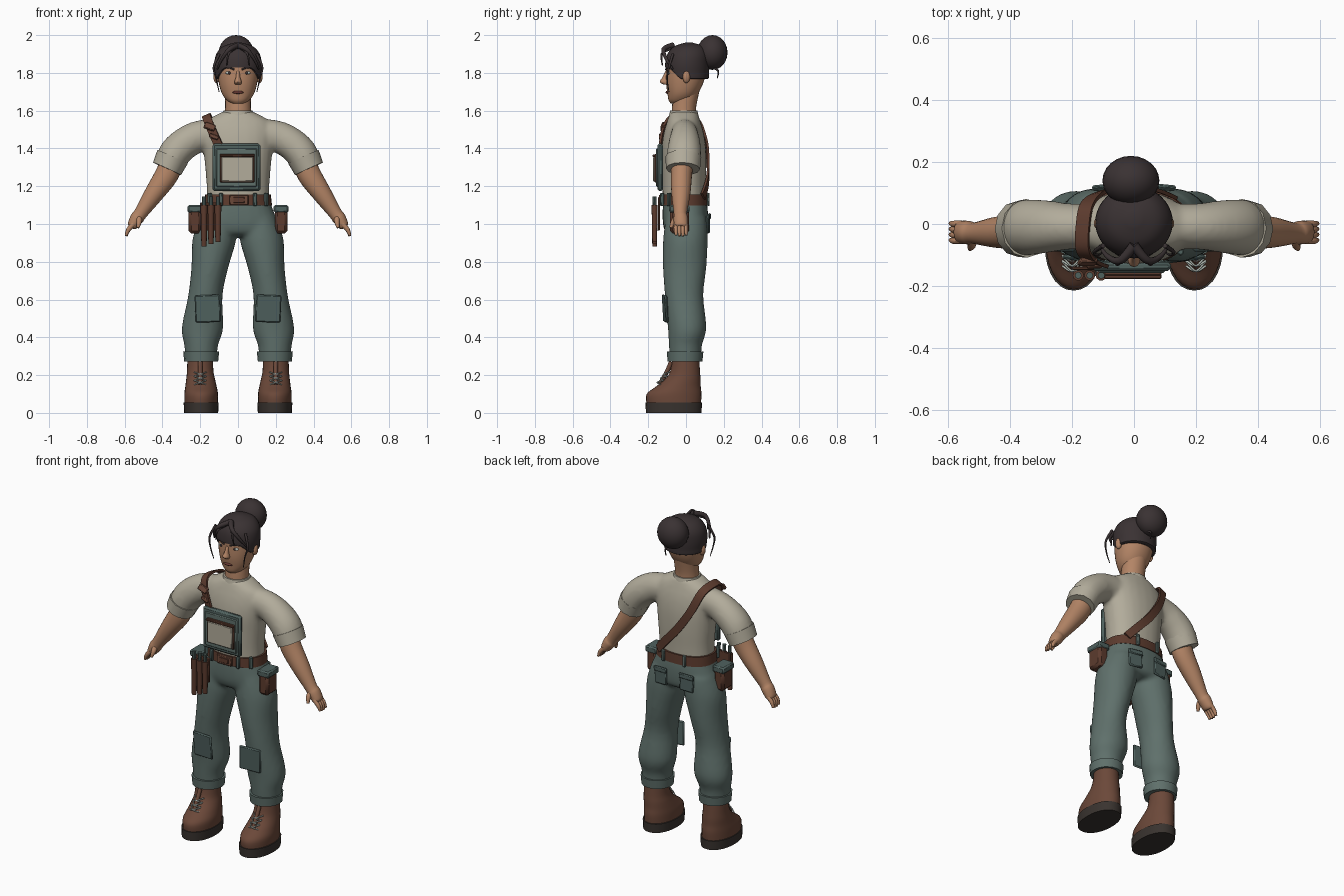
import bpy, bmesh, math
from mathutils import Vector, Matrix, Euler

cube = bpy.data.objects.get("Cube")
if cube:
    bpy.data.objects.remove(cube, do_unlink=True)


def material(name, hexcode):
    rgb = [int(hexcode[i:i + 2], 16) / 255 for i in (0, 2, 4)]
    col = [c / 12.92 if c < .04 else ((c + .055) / 1.055) ** 2.4 for c in rgb] + [1]
    m = bpy.data.materials.new(name)
    m.use_nodes = True
    m.diffuse_color = col
    m.node_tree.nodes["Principled BSDF"].inputs["Base Color"].default_value = col
    return m


skin = material("skin", "B48566")
hair = material("dark hair", "3A3233")
cloth = material("shirt beige", "B2AC9B")
denim = material("trouser green", "5F706B")
canvas = material("canvas teal", "50625F")
boot = material("boot brown", "6B4839")
leather = material("leather brown", "5C3B2E")
rubber = material("sole black", "39332F")
lace = material("pale lace", "B9C2BA")
lip = material("lip red", "6A3A34")


def finish(name, bm, mat, mirror=False, fuse=False):
    """Turn a bmesh into an object, keeping edges over 40 degrees sharp."""
    bmesh.ops.recalc_face_normals(bm, faces=bm.faces)
    for f in bm.faces:
        f.smooth = True
    for e in bm.edges:
        e.smooth = e.calc_face_angle(0) < math.radians(40)
    me = bpy.data.meshes.new(name)
    bm.to_mesh(me)
    bm.free()
    me.materials.append(mat)
    ob = bpy.data.objects.new(name, me)
    bpy.context.collection.objects.link(ob)
    if mirror:
        ob.modifiers.new("Mirror", 'MIRROR').use_mirror_merge = False
    if fuse:
        r = ob.modifiers.new("Fuse", 'REMESH')
        r.mode, r.voxel_size, r.use_smooth_shade = 'VOXEL', .012, True
        s = ob.modifiers.new("Soften", 'SMOOTH')
        s.factor, s.iterations = .5, 6
    return ob


def spline(rows, n):
    """Smooth interpolation through rows of numbers."""
    out = []
    for i in range(len(rows) - 1):
        p0, p1, p2 = rows[max(i - 1, 0)], rows[i], rows[i + 1]
        p3 = rows[min(i + 2, len(rows) - 1)]
        for k in range(n):
            t = k / n
            out.append([b + .5 * t * (c - a + t * (2 * a - 5 * b + 4 * c - d + t * (3 * (b - c) + d - a)))
                        for a, b, c, d in zip(p0, p1, p2, p3)])
    return out + [list(rows[-1])]


def loft(bm, rings, seg=24, n=4, p=2, path=False):
    """Skin rings (x, y, z, width, depth); path=True turns them along the path."""
    rows = spline(rings, n)
    pts = [Vector(r[:3]) for r in rows]
    loops = []
    for i, r in enumerate(rows):
        t = Vector((0, 0, 1))
        if path:
            t = (pts[min(i + 1, len(pts) - 1)] - pts[max(i - 1, 0)]).normalized()
        v = Vector((0, 1, 0))
        v = (v - t * t.dot(v)).normalized()
        u = v.cross(t)
        loop = []
        for k in range(seg):
            th = 2 * math.pi * k / seg
            c, s = math.cos(th), math.sin(th)
            c = math.copysign(abs(c) ** (2 / p), c)
            s = math.copysign(abs(s) ** (2 / p), s)
            loop.append(bm.verts.new(pts[i] + u * c * max(r[3], .002) + v * s * max(r[4], .002)))
        loops.append(loop)
    for a, b in zip(loops, loops[1:]):
        for k in range(seg):
            bm.faces.new((a[k], a[k - 1], b[k - 1], b[k]))
    bm.faces.new(loops[0])
    bm.faces.new(loops[-1][::-1])
    return bm


def plate(name, loc, size, mat, rot=(0, 0, 0), bevel=.004, mirror=False):
    bm = bmesh.new()
    mtx = Matrix.Translation(loc) @ Euler(rot).to_matrix().to_4x4() @ Matrix.Diagonal((*size, 1))
    bmesh.ops.create_cube(bm, size=1, matrix=mtx)
    bmesh.ops.bevel(bm, geom=bm.edges[:], offset=bevel, segments=1, affect='EDGES')
    return finish(name, bm, mat, mirror)


def ball(name, loc, radii, mat, mirror=False, seg=24):
    bm = bmesh.new()
    bmesh.ops.create_uvsphere(bm, u_segments=seg, v_segments=seg // 2, radius=1,
                              matrix=Matrix.Translation(loc) @ Matrix.Diagonal((*radii, 1)))
    return finish(name, bm, mat, mirror)


def strand(name, pts, r, mat, taper=True):
    """Round cord through points, thinning to its tip if tapered."""
    cu = bpy.data.curves.new(name, 'CURVE')
    cu.dimensions, cu.bevel_depth, cu.bevel_resolution, cu.use_fill_caps = '3D', r, 2, True
    rows = spline(pts, 5)
    sp = cu.splines.new('POLY')
    sp.points.add(len(rows) - 1)
    for i, (pt, row) in enumerate(zip(sp.points, rows)):
        pt.co = (*row, 1)
        pt.radius = 1 - .8 * i / len(rows) if taper else 1
    cu.materials.append(mat)
    bpy.context.collection.objects.link(bpy.data.objects.new(name, cu))


# Head, neck and face
finish("neck", loft(bmesh.new(), [(0, -.012, 1.55, .072, .066), (0, -.01, 1.62, .068, .064),
                                  (0, .005, 1.72, .07, .07)]), skin)
finish("head", loft(bmesh.new(), [
    (0, -.04, 1.638, .035, .04), (0, -.03, 1.655, .06, .062), (0, -.018, 1.69, .085, .08),
    (0, -.008, 1.74, .1, .097), (0, 0, 1.8, .108, .105), (0, .005, 1.88, .105, .105),
    (0, .01, 1.93, .07, .07)], seg=32, p=2.1), skin)
finish("nose", loft(bmesh.new(), [
    (0, -.098, 1.81, .008, .01), (0, -.11, 1.775, .012, .016),
    (0, -.115, 1.752, .02, .024), (0, -.105, 1.738, .015, .014)], seg=16), skin)
ball("ears", (.113, .002, 1.78), (.017, .02, .034), skin, True)
ball("eyes", (.046, -.089, 1.8), (.02, .01, .009), lace, True, 16)
ball("irises", (.046, -.097, 1.8), (.008, .005, .008), hair, True, 12)
ball("lips", (0, -.098, 1.697), (.03, .01, .008), lip)

# Hair cap with a hairline that is higher over the face
bm = loft(bmesh.new(), [
    (0, .008, 1.76, .06, .06), (0, .008, 1.765, .113, .108), (0, .006, 1.8, .121, .115),
    (0, .006, 1.85, .125, .116), (0, .01, 1.9, .115, .108), (0, .015, 1.94, .08, .078),
    (0, .015, 1.96, .02, .02)], seg=40)
for v in bm.verts:
    front = min(max((-.03 - v.co.y) / .06, 0), 1)
    v.co.z = max(v.co.z, 1.768 + .06 * front)
finish("hair_cap", bm, hair)
ball("hair_bun", (-.01, .14, 1.908), (.092, .08, .092), hair)
strand("nape_wisp", [(.02, .14, 1.83), (.02, .17, 1.81), (.02, .165, 1.77)], .008, hair)
for s in (1, -1):
    strand("eyebrow", [(s * .02, -.106, 1.818), (s * .05, -.1, 1.827), (s * .08, -.078, 1.818)], .005, hair)
    strand("fringe", [(0, -.07, 1.945), (s * .045, -.118, 1.925), (s * .085, -.105, 1.875),
                      (s * .11, -.07, 1.82)], .017, hair)
    strand("fringe_lock", [(s * .02, -.085, 1.93), (s * .05, -.128, 1.9), (s * .06, -.125, 1.84)], .01, hair)
    strand("side_wisp", [(s * .1, -.07, 1.9), (s * .128, -.09, 1.83), (s * .116, -.1, 1.77),
                         (s * .1, -.09, 1.7)], .008, hair)

# Shirt: torso and sleeves fused together
bm = loft(bmesh.new(), [
    (0, -.01, 1.12, .166, .114), (0, -.01, 1.2, .166, .115), (0, -.01, 1.3, .174, .118),
    (0, -.012, 1.4, .184, .118), (0, -.012, 1.48, .19, .107), (0, -.012, 1.54, .172, .09),
    (0, -.012, 1.575, .12, .078), (0, -.012, 1.595, .08, .072)], p=2.2)
for s in (1, -1):
    loft(bm, [(s * .08, -.01, 1.475, .085, .075), (s * .2, -.008, 1.465, .084, .074),
              (s * .275, -.008, 1.43, .085, .084), (s * .33, -.01, 1.38, .086, .09),
              (s * .36, -.013, 1.325, .08, .09)], path=True)
finish("shirt", bm, cloth, fuse=True)
finish("collar", loft(bmesh.new(), [(0, -.012, 1.575, .084, .078), (0, -.012, 1.6, .077, .072)], n=1), cloth)
finish("sleeve_cuffs", loft(bmesh.new(), [(.347, -.014, 1.355, .088, .095), (.376, -.016, 1.292, .081, .09)],
                            seg=12, n=1, path=True), cloth, True)

# Arms and hands
finish("forearms", loft(bmesh.new(), [
    (.345, -.018, 1.34, .06, .058), (.378, -.024, 1.26, .062, .056), (.445, -.027, 1.16, .051, .05),
    (.513, -.03, 1.06, .036, .035), (.535, -.028, 1.03, .036, .038), (.558, -.026, .993, .028, .036),
    (.565, -.026, .982, .018, .03)], path=True), skin, True)
for i in range(4):
    y = -.054 + .018 * i
    finish("fingers", loft(bmesh.new(), [(.553, y, 1.0, .013, .011), (.58, y, .97, .012, .011),
                                         (.592, y + .002, .94 - .004 * (i in (1, 2)), .007, .007)],
                           seg=10, path=True), skin, True)
finish("thumbs", loft(bmesh.new(), [(.525, -.045, 1.04, .016, .016), (.524, -.068, 1.01, .014, .014),
                                    (.53, -.08, .98, .007, .008)], seg=10, path=True), skin, True)

# Trousers: hips and legs fused together
bm = loft(bmesh.new(), [
    (0, -.006, 1.13, .168, .114), (0, -.004, 1.07, .188, .12), (0, -.003, 1.0, .216, .119),
    (0, 0, .955, .215, .108), (0, 0, .935, .16, .08)], p=2.4)
for s in (1, -1):
    loft(bm, [(s * .11, 0, 1.03, .095, .108), (s * .125, -.003, .92, .116, .118),
              (s * .149, -.007, .77, .098, .115), (s * .173, -.01, .62, .091, .102),
              (s * .188, .006, .45, .11, .102), (s * .195, -.003, .36, .09, .088),
              (s * .195, -.003, .29, .084, .084)])
finish("trousers", bm, denim, fuse=True)
finish("trouser_cuffs", loft(bmesh.new(), [(.195, -.005, .272, .09, .092), (.195, -.005, .325, .095, .097)],
                             seg=16, n=1), denim, True)
plate("knee_patches", (.16, -.11, .552), (.135, .014, .145), canvas, (.06, .04, .12), .006, True)
plate("back_pockets", (.088, .117, 1.0), (.088, .014, .1), canvas, (0, .05, -.1), .006, True)
plate("back_pocket_flaps", (.088, .122, 1.04), (.094, .014, .03), canvas, (0, .05, -.1), .005, True)

# Boots
finish("boots", loft(bmesh.new(), [
    (.195, -.065, .045, .088, .144), (.195, -.063, .1, .089, .145), (.196, -.04, .14, .083, .118),
    (.198, -.016, .18, .076, .093), (.2, -.005, .22, .07, .079), (.2, -.001, .285, .068, .071)],
    seg=28), boot, True)
finish("soles", loft(bmesh.new(), [(.195, -.065, 0, .09, .147), (.195, -.065, .055, .093, .15)],
                     seg=28, n=1, p=2.15), rubber, True)
for s in (1, -1):
    for i in range(3):
        y, z = -.15 + .017 * i, .15 + .022 * i
        for d in (1, -1):
            strand("boot_lace", [(s * .2 - d * .032, y + .015, z), (s * .2, y - .002, z + .011),
                                 (s * .2 + d * .032, y + .03, z + .022)], .0035, lace, False)
    strand("boot_tongue", [(s * .2, -.14, .15), (s * .2, -.105, .21), (s * .2, -.078, .27)], .012, boot, False)

# Belt with buckle, loops and pouches
finish("belt", loft(bmesh.new(), [(0, -.008, 1.098, .18, .125), (0, -.008, 1.155, .174, .122)],
                    seg=32, n=1, p=2.3), leather)
plate("buckle", (.005, -.136, 1.127), (.1, .016, .054), boot)
plate("buckle_plate", (.005, -.143, 1.127), (.06, .008, .03), leather, bevel=.002)
plate("front_belt_loops", (.09, -.127, 1.13), (.02, .02, .07), canvas, (0, 0, .2), mirror=True)
plate("side_belt_loops", (.15, -.09, 1.13), (.02, .02, .07), canvas, (0, 0, .8), mirror=True)
plate("back_belt_loops", (.07, .118, 1.13), (.02, .014, .07), denim, (0, 0, -.1), mirror=True)
plate("hip_pouches", (.228, -.035, 1.02), (.066, .1, .14), leather, bevel=.014, mirror=True)
plate("pouch_flaps", (.228, -.035, 1.08), (.078, .108, .04), canvas, bevel=.008, mirror=True)
plate("tool_backing", (-.145, -.143, 1.04), (.11, .012, .15), leather)
for i in range(3):
    x, low = -.18 + .037 * i, .88 + .013 * i
    finish("tool_sheath", loft(bmesh.new(), [(x, -.166, low, .014, .013), (x, -.166, 1.1, .018, .017)],
                               seg=10, n=1), leather)
    finish("tool_handle", loft(bmesh.new(), [(x, -.166, 1.09, .01, .01), (x, -.166, 1.145, .011, .011)],
                               seg=8, n=1), canvas)

# Chest bag
plate("chest_bag", (-.008, -.137, 1.3), (.255, .03, .25), canvas, bevel=.01)
plate("bag_panel", (-.008, -.152, 1.298), (.215, .012, .205), denim, bevel=.005)
plate("bag_pocket_trim", (-.004, -.161, 1.296), (.185, .012, .15), leather, bevel=.004)
plate("bag_pocket", (-.004, -.168, 1.29), (.168, .012, .13), cloth, bevel=.004)
plate("bag_zip", (-.004, -.17, 1.362), (.185, .014, .012), leather, bevel=.003)

# Strap from the bag over the right shoulder to the left hip
path = [Vector(r) for r in spline([
    (-.1, -.132, 1.41), (-.14, -.118, 1.5), (-.165, -.082, 1.562), (-.165, -.01, 1.572),
    (-.15, .065, 1.545), (-.1, .104, 1.43), (-.02, .117, 1.31), (.06, .112, 1.22), (.125, .09, 1.145)], 5)]
bm, prev = bmesh.new(), None
for i, c in enumerate(path):
    t = (path[min(i + 1, len(path) - 1)] - path[max(i - 1, 0)]).normalized()
    out = (c - Vector((c.x * .6, -.01, min(c.z, 1.42)))).normalized()
    w = t.cross(out).normalized()
    out = w.cross(t)
    ring = [bm.verts.new(c + w * a * .023 + out * b * .006) for a, b in ((1, 1), (1, -1), (-1, -1), (-1, 1))]
    if prev:
        for k in range(4):
            bm.faces.new((prev[k], prev[k - 1], ring[k - 1], ring[k]))
    else:
        bm.faces.new(ring)
    prev = ring
bm.faces.new(prev[::-1])
finish("shoulder_strap", bm, leather)
plate("strap_buckle", (-.15, -.122, 1.515), (.06, .018, .035), boot, (-.4, .35, 0))
plate("strap_tab", (-.128, -.135, 1.462), (.05, .016, .022), boot, (-.15, .35, 0))
